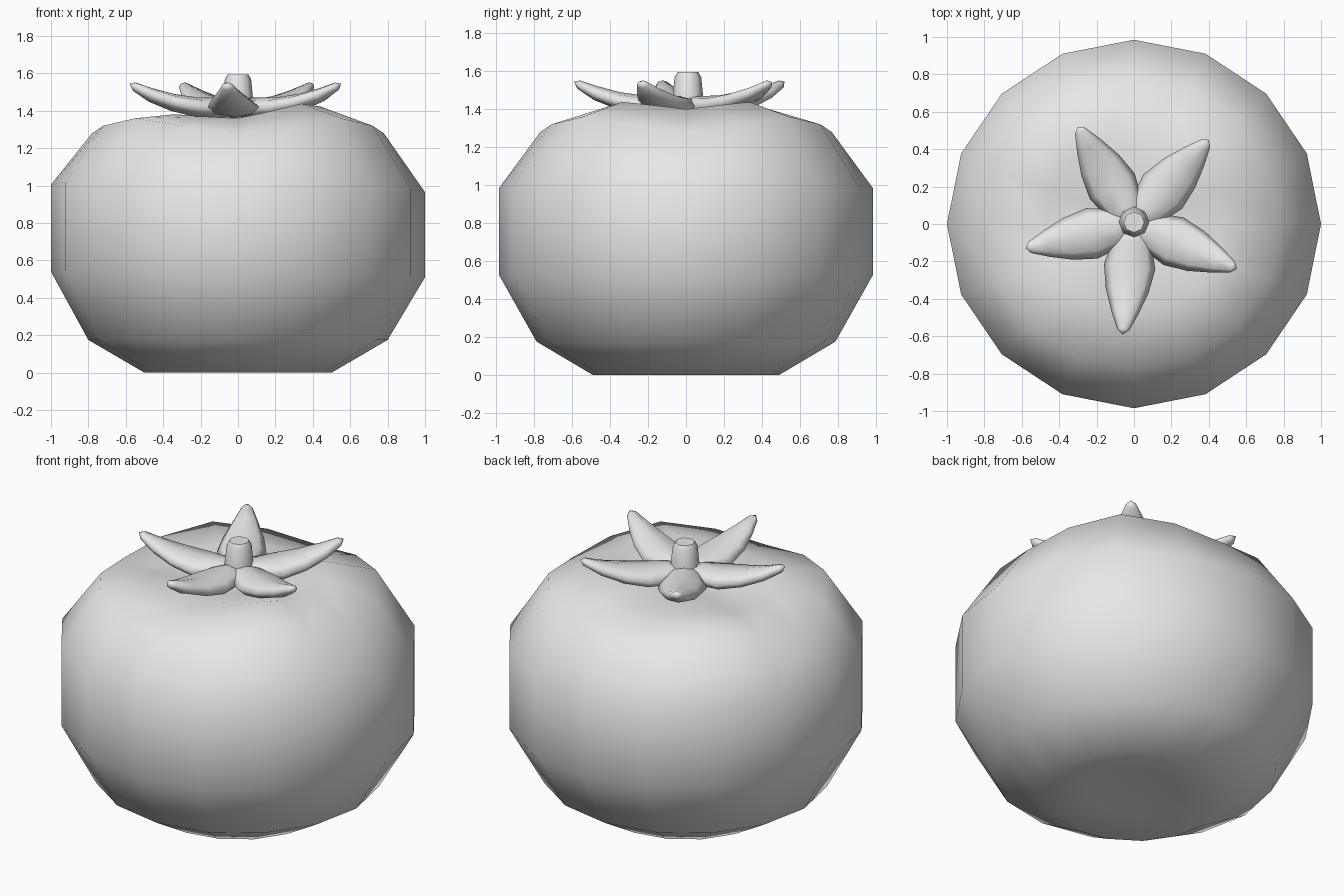
import bpy, bmesh
from math import sin, cos, pi, atan2, hypot

old = bpy.data.objects.get("Cube")
if old:
    bpy.data.objects.remove(old)

grey = bpy.data.materials.new("plain grey")
grey.use_nodes = True
grey.diffuse_color = (0.8, 0.8, 0.8, 1)
grey.node_tree.nodes["Principled BSDF"].inputs["Base Color"].default_value = (0.8, 0.8, 0.8, 1)


def skin(bm, rings, start=None, end=None):
    """Bridge rings of points with quads; close each end with a fan or an n-gon."""
    loops = [[bm.verts.new(p) for p in ring] for ring in rings]
    n = len(loops[0])
    for a, b in zip(loops, loops[1:]):
        for i in range(n):
            j = (i + 1) % n
            bm.faces.new((a[i], a[j], b[j], b[i]))
    for loop, tip in ((loops[0], start), (loops[-1], end)):
        if tip is None:
            bm.faces.new(loop)
        else:
            c = bm.verts.new(tip)
            for i in range(n):
                bm.faces.new((loop[i], loop[(i + 1) % n], c))


def finish(name, bm, angle=pi):
    bmesh.ops.recalc_face_normals(bm, faces=bm.faces)
    mesh = bpy.data.meshes.new(name)
    bm.to_mesh(mesh)
    bm.free()
    mesh.materials.append(grey)
    obj = bpy.data.objects.new(name, mesh)
    bpy.context.collection.objects.link(obj)
    bpy.ops.object.select_all(action="DESELECT")
    obj.select_set(True)
    bpy.context.view_layer.objects.active = obj
    bpy.ops.object.shade_smooth_by_angle(angle=angle)
    return obj


# Fruit body: radius, height, lean towards one side, depth of the four lobes
profile = [
    (0.26, 0.03, 0, 0),
    (0.50, 0.00, 0, 0),
    (0.80, 0.175, 0, 0),
    (1.00, 0.53, -0.015, 0.005),
    (1.00, 1.00, -0.02, 0.015),
    (0.78, 1.32, 0.0, 0.04),
    (0.48, 1.385, 0.04, 0.025),
    (0.22, 1.355, 0.015, 0.005),
]
SIDES = 16
angles = [2 * pi * i / SIDES for i in range(SIDES)]
bm = bmesh.new()
skin(bm, [[(r * cos(t), 0.985 * r * sin(t), z + lean * cos(t) - lobe * cos(4 * t))
           for t in angles] for r, z, lean, lobe in profile],
     start=(0, 0, 0.04), end=(0, 0, 1.34))
finish("fruit_body", bm)

# Calyx leaves: distance along the leaf, half width, half thickness, height
leaf = [
    (0.00, 0.06, 0.05, 1.415),
    (0.10, 0.105, 0.055, 1.415),
    (0.23, 0.138, 0.052, 1.42),
    (0.36, 0.115, 0.045, 1.445),
    (0.48, 0.072, 0.036, 1.485),
    (0.57, 0.032, 0.022, 1.53),
]
tips = [(-0.30, 0.52), (0.40, 0.45), (0.55, -0.24), (-0.06, -0.59), (-0.58, -0.13)]
for number, (tx, ty) in enumerate(tips, 1):
    turn = atan2(ty, tx)
    stretch = hypot(tx, ty) / 0.595
    rings = []
    for d, w, h, z in leaf:
        ring = []
        for k in range(8):
            a = 2 * pi * k / 8
            # Tilt each section so that it follows the upward curl
            along = d * stretch - h * sin(a) * 0.6 * d
            side = w * cos(a)
            ring.append((along * cos(turn) - side * sin(turn),
                         along * sin(turn) + side * cos(turn), z + h * sin(a)))
        rings.append(ring)
    bm = bmesh.new()
    skin(bm, rings, end=(tx, ty, 1.545))
    finish(f"calyx_leaf_{number}", bm)

# Stem stub with a softened rim
stem = [(0.09, 1.40), (0.08, 1.47), (0.07, 1.57), (0.055, 1.595)]
bm = bmesh.new()
skin(bm, [[(r * cos(k * pi / 4), 0.01 + r * sin(k * pi / 4), z) for k in range(8)]
          for r, z in stem])
finish("stem", bm, pi / 3)
